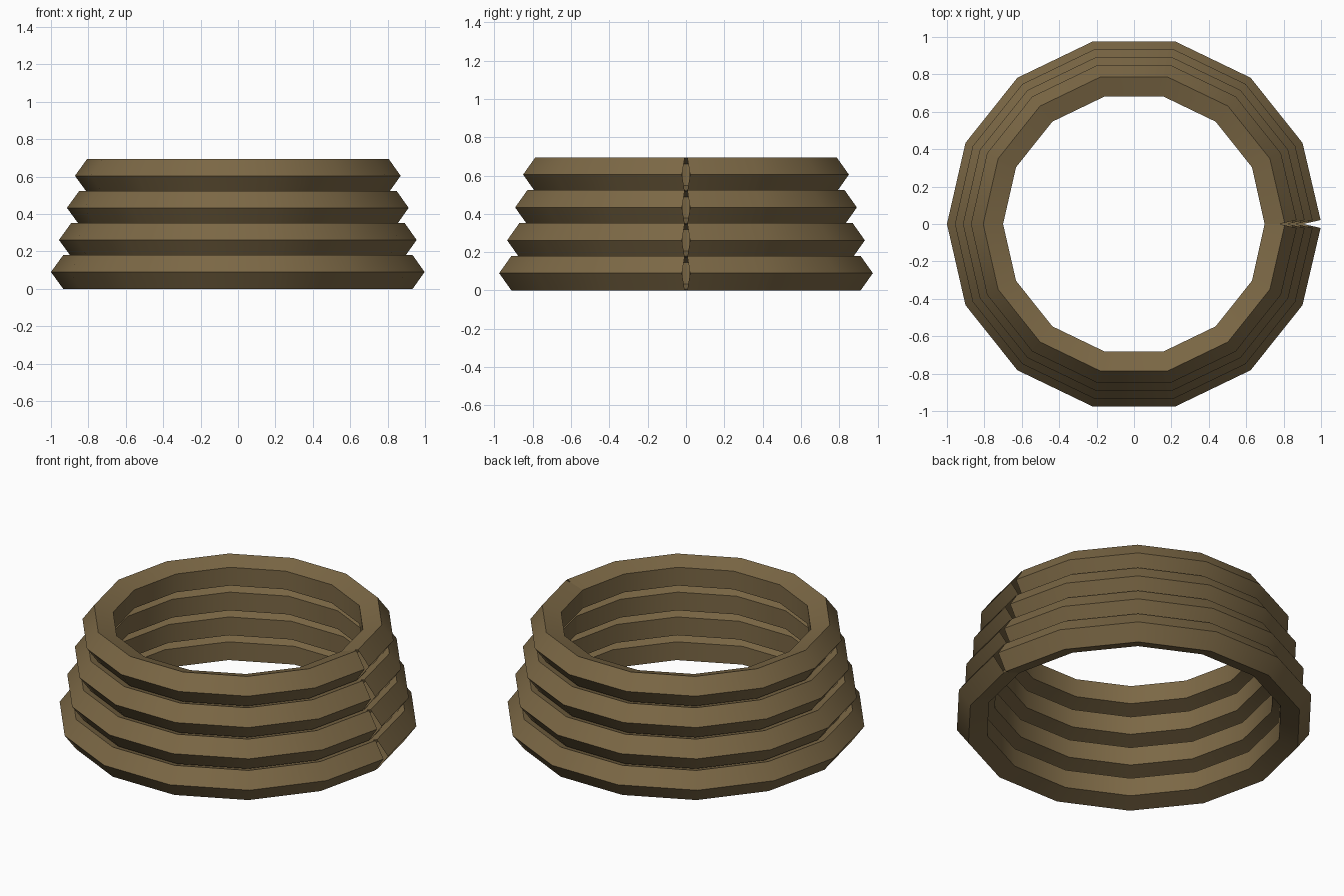
import bpy
import bmesh
from math import cos, sin, tau
from mathutils import Vector

cube = bpy.data.objects.get("Cube")
if cube:
    bpy.data.objects.remove(cube, do_unlink=True)

SIDES = 14          # straight segments round each ring
PROFILE = 5         # pentagonal tube
TUBE = 0.095        # tube radius
RINGS = 4
PITCH = 0.1715      # height step between rings
SHRINK = 0.0427     # radius step between rings

brown = bpy.data.materials.new("olive_brown")
brown.use_nodes = True
colour = (0.2, 0.138, 0.06, 1)
brown.diffuse_color = colour
brown.node_tree.nodes["Principled BSDF"].inputs["Base Color"].default_value = colour


def split_ring(name, radius, z):
    """Pentagonal tube bent round a polygon, its two open ends meeting at +x."""
    bm = bmesh.new()
    sections = []
    for i in range(SIDES + 1):
        a = tau * i / SIDES
        centre = Vector((radius * cos(a), radius * sin(a), z))
        # End sections are square to their segment, so the seam gapes outside
        turn = tau / SIDES / 2 * ((i == 0) - (i == SIDES))
        out = Vector((cos(a + turn), sin(a + turn), 0))
        section = []
        for j in range(PROFILE):
            b = tau * j / PROFILE
            section.append(bm.verts.new(
                centre + out * TUBE * cos(b) + Vector((0, 0, TUBE * sin(b)))))
        sections.append(section)
    for s, t in zip(sections, sections[1:]):
        for j in range(PROFILE):
            k = (j + 1) % PROFILE
            bm.faces.new((s[j], t[j], t[k], s[k]))
    mesh = bpy.data.meshes.new(name)
    bm.to_mesh(mesh)
    bm.free()
    mesh.materials.append(brown)
    obj = bpy.data.objects.new(name, mesh)
    bpy.context.collection.objects.link(obj)
    return obj


# Stack of rings, narrowing upward
base_z = TUBE * sin(tau / PROFILE)
rings = [split_ring(f"stacked_ring_{n + 1}", 1 - TUBE - n * SHRINK, base_z + n * PITCH)
         for n in range(RINGS)]

# Smooth round each ring, keeping the tube edges sharp
bpy.ops.object.select_all(action="DESELECT")
for ring in rings:
    ring.select_set(True)
bpy.context.view_layer.objects.active = rings[0]
bpy.ops.object.shade_smooth_by_angle()
